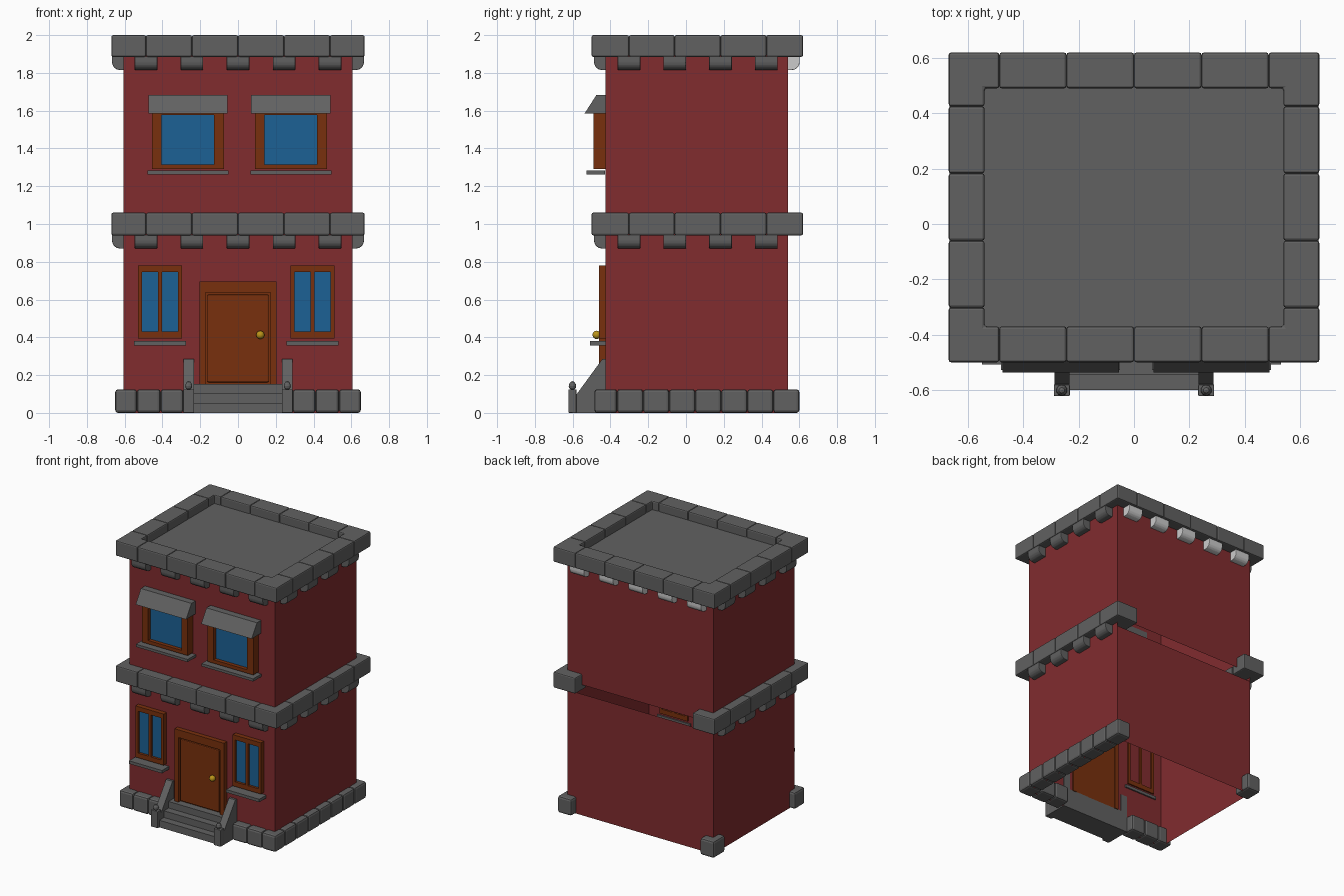
import bpy, bmesh
from math import pi, sin, cos

if "Cube" in bpy.data.objects:
    bpy.data.objects.remove(bpy.data.objects["Cube"])


def material(name, rgb):
    m = bpy.data.materials.new(name)
    m.diffuse_color = (*rgb, 1)
    m.use_nodes = True
    m.node_tree.nodes["Principled BSDF"].inputs["Base Color"].default_value = m.diffuse_color
    return m


RED = material("red_wall", (0.22, 0.025, 0.028))
WOOD = material("wood", (0.19, 0.03, 0.004))
BLUE = material("glass", (0.012, 0.12, 0.30))
GOLD = material("brass", (0.50, 0.30, 0.01))
STONE = material("stone", (0.12, 0.12, 0.12))


def finish(name, bm, mat):
    me = bpy.data.meshes.new(name)
    bm.to_mesh(me)
    bm.free()
    ob = bpy.data.objects.new(name, me)
    bpy.context.collection.objects.link(ob)
    if mat:
        me.materials.append(mat)
    return ob


def prism(name, pts, axis, lo, hi, mat=STONE, bevel=0.0):
    """Extrude a 2D outline along an axis, with optional rounded edges."""
    put = {"x": lambda a, b, t: (t, a, b),
           "y": lambda a, b, t: (a, t, b),
           "z": lambda a, b, t: (a, b, t)}[axis]
    bm = bmesh.new()
    r0 = [bm.verts.new(put(a, b, lo)) for a, b in pts]
    r1 = [bm.verts.new(put(a, b, hi)) for a, b in pts]
    n = len(pts)
    bm.faces.new(r0)
    bm.faces.new(r1)
    for i in range(n):
        j = (i + 1) % n
        bm.faces.new((r0[i], r0[j], r1[j], r1[i]))
    bmesh.ops.recalc_face_normals(bm, faces=bm.faces)
    if bevel:
        bmesh.ops.bevel(bm, geom=bm.edges[:], offset=bevel, segments=2,
                        profile=0.5, affect="EDGES")
    return finish(name, bm, mat)


def box(name, x0, x1, y0, y1, z0, z1, mat=STONE, bevel=0.0):
    return prism(name, [(x0, y0), (x1, y0), (x1, y1), (x0, y1)], "z", z0, z1, mat, bevel)


def sheet(name, path, z0, z1, mat):
    """Open vertical wall following a plan path."""
    bm = bmesh.new()
    for (xa, ya), (xb, yb) in zip(path, path[1:]):
        bm.faces.new([bm.verts.new(p) for p in
                      ((xa, ya, z0), (xb, yb, z0), (xb, yb, z1), (xa, ya, z1))])
    bmesh.ops.remove_doubles(bm, verts=bm.verts, dist=1e-5)
    return finish(name, bm, mat)


# Hollow brick walls, with the slot between storeys at the back
WX, WF, WB = 0.605, -0.425, 0.54
sheet("front_and_side_walls", [(-WX, WB), (-WX, WF), (WX, WF), (WX, WB)], 0, 1.93, RED)
sheet("lower_back_wall", [(WX, WB), (-WX, WB)], 0, 0.91, RED)
sheet("upper_back_wall", [(WX, WB), (-WX, WB)], 0.98, 1.93, RED)
box("roof", -0.56, 0.56, -0.385, 0.51, 1.92, 1.935)

# Cornice block courses: L-shaped corners and straight blocks
OX, Y0, Y1, T = 0.67, -0.50, 0.62, 0.13
XS = [-0.487, -0.244, 0, 0.244, 0.487]
YS = [-0.302, -0.06, 0.183, 0.425]


def cornice(name, z0, z1, back):
    for s in (-1, 1):
        for y, sy, yi in ((Y0, 1, YS[0]), (Y1, -1, YS[-1])):
            xo, xi = s * OX, s * (OX - T)
            yt = y + sy * T
            prism(name + "_corner", [(xo, y), (s * XS[-1], y), (s * XS[-1], yt),
                                     (xi, yt), (xi, yi), (xo, yi)], "z", z0, z1, bevel=0.009)
        for a, b in zip(YS, YS[1:]):
            xa, xb = sorted((s * OX, s * (OX - T)))
            box(name + "_side_block", xa, xb, a, b, z0, z1, bevel=0.009)
    for a, b in zip(XS, XS[1:]):
        box(name + "_front_block", a, b, Y0, Y0 + T, z0, z1, bevel=0.009)
        if back:
            box(name + "_back_block", a, b, Y1 - T, Y1, z0, z1, bevel=0.009)


def bracket(x, y, z, turn, mat=STONE):
    arc = [(-0.02 - 0.042 * cos(t), -0.028 - 0.042 * sin(t))
           for t in (i * pi / 8 for i in range(5))]
    ob = prism("bracket", [(0.01, 0.002), (-0.062, 0.002)] + arc + [(0.01, -0.07)],
               "x", -0.06, 0.06, mat, 0.004)
    ob.location = (x, y, z)
    ob.rotation_euler.z = turn


for name, z0, z1, back in (("middle_cornice", 0.94, 1.06, False),
                           ("roof_parapet", 1.885, 2.0, True)):
    cornice(name, z0, z1, back)
    for x in XS:
        bracket(x, WF, z0, 0)
        if back:
            bracket(x, WB, z0, pi, None)
    for y in YS:
        bracket(WX, y, z0, pi / 2)
        bracket(-WX, y, z0, -pi / 2)

# Foundation blocks: front, right side and the remaining corners
FX = [0.29, 0.41, 0.535, 0.65]
for a, b in zip(FX, FX[1:]):
    box("base_front_block", a, b, -0.485, -0.365, 0, 0.125, bevel=0.015)
    box("base_front_block", -b, -a, -0.485, -0.365, 0, 0.125, bevel=0.015)
FY = [-0.365 + i * 0.965 / 7 for i in range(8)]
for a, b in zip(FY, FY[1:]):
    box("base_side_block", 0.535, 0.65, a, b, 0, 0.125, bevel=0.015)
box("base_back_corner", -0.65, -0.535, FY[-2], FY[-1], 0, 0.125, bevel=0.015)


def frame(name, x0, x1, z0, z1, side, bottom, top, y):
    """Rectangular wooden surround."""
    yb = WF + 0.01
    box(name + "_left", x0, x0 + side, y, yb, z0, z1, WOOD)
    box(name + "_right", x1 - side, x1, y, yb, z0, z1, WOOD)
    box(name + "_top", x0 + side, x1 - side, y, yb, z1 - top, z1, WOOD)
    if bottom:
        box(name + "_bottom", x0 + side, x1 - side, y, yb, z0, z0 + bottom, WOOD)


# Upper windows with awnings and sills
for c in (-0.265, 0.28):
    frame("upper_window", c - 0.19, c + 0.19, 1.29, 1.59, 0.051, 0.026, 0.014, -0.49)
    box("upper_glass", c - 0.14, c + 0.14, -0.462, -0.43, 1.315, 1.577, BLUE)
    prism("awning", [(WF, 1.682), (-0.475, 1.682), (-0.537, 1.585), (WF, 1.585)],
          "x", c - 0.21, c + 0.21)
    box("upper_sill", c - 0.215, c + 0.215, -0.527, -0.43, 1.262, 1.282)

# Lower double windows
for c in (-0.413, 0.395):
    frame("lower_window", c - 0.117, c + 0.117, 0.395, 0.78, 0.021, 0.035, 0.035, -0.46)
    box("lower_mullion", c - 0.01, c + 0.01, -0.46, WF + 0.01, 0.43, 0.745, WOOD)
    box("lower_glass", c - 0.096, c + 0.096, -0.442, -0.43, 0.43, 0.745, BLUE)
    box("lower_sill", c - 0.137, c + 0.137, -0.508, WF + 0.01, 0.358, 0.38)

# Door with surround and knob
frame("door_frame", -0.205, 0.205, 0.15, 0.695, 0.032, 0, 0.058, -0.46)
box("door_back", -0.175, 0.175, -0.436, -0.42, 0.15, 0.64, WOOD)
box("door", -0.162, 0.162, -0.454, -0.43, 0.162, 0.626, WOOD, 0.006)
bpy.ops.mesh.primitive_uv_sphere_add(segments=16, ring_count=8, radius=0.022,
                                     location=(0.118, -0.473, 0.413))
knob = bpy.context.object
knob.name = "door_knob"
knob.data.materials.append(GOLD)
bpy.ops.object.shade_smooth()

# Entrance steps
prism("steps", [(-0.42, 0), (-0.60, 0), (-0.60, 0.053), (-0.545, 0.053), (-0.545, 0.103),
                (-0.49, 0.103), (-0.49, 0.152), (-0.42, 0.152)], "x", -0.236, 0.236)

# Stair cheeks with newel posts and pointed finials
for s in (-1, 1):
    xa, xb = sorted((s * 0.234, s * 0.288))
    prism("stair_cheek", [(-0.42, 0), (-0.60, 0), (-0.60, 0.10), (-0.578, 0.10),
                          (-0.443, 0.285), (-0.42, 0.285)], "x", xa, xb)
    box("newel_post", xa - 0.002, xb + 0.002, -0.622, -0.58, 0, 0.125, bevel=0.004)
    bm = bmesh.new()
    bmesh.ops.create_uvsphere(bm, u_segments=10, v_segments=6, radius=0.02)
    for v in bm.verts:
        v.co.z *= 1.3 if v.co.z > 0.015 else 1
    finial = finish("finial", bm, STONE)
    finial.location = (s * 0.261, -0.601, 0.142)
